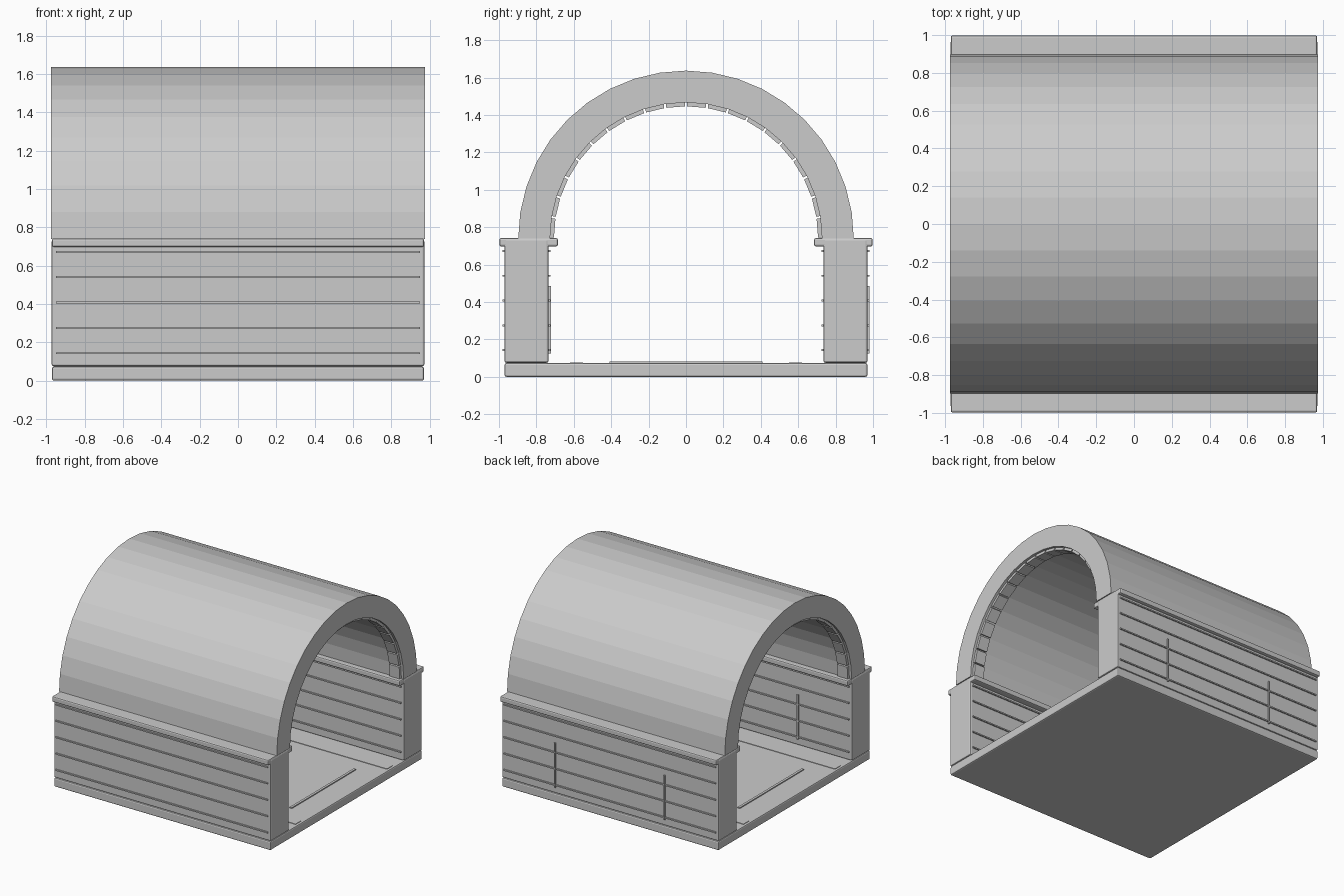
import bpy, bmesh, math
from mathutils import Matrix

if "Cube" in bpy.data.objects:
    bpy.data.objects.remove(bpy.data.objects["Cube"])


def make_object(name, bm):
    bmesh.ops.recalc_face_normals(bm, faces=bm.faces)
    mesh = bpy.data.meshes.new(name)
    bm.to_mesh(mesh)
    bm.free()
    ob = bpy.data.objects.new(name, mesh)
    bpy.context.collection.objects.link(ob)
    return ob


def box(name, x0, x1, y0, y1, z0, z1, bevel=0.0):
    y0, y1 = sorted((y0, y1))
    bm = bmesh.new()
    m = Matrix.Translation(((x0 + x1) / 2, (y0 + y1) / 2, (z0 + z1) / 2)) @ \
        Matrix.Diagonal((x1 - x0, y1 - y0, z1 - z0, 1))
    bmesh.ops.create_cube(bm, size=1, matrix=m)
    ob = make_object(name, bm)
    if bevel:
        mod = ob.modifiers.new("bevel", 'BEVEL')
        mod.width = bevel
        mod.segments = 2
    return ob


def arc_band(name, x0, x1, r_in, r_out, a0, a1, steps, cz=0.74):
    # Closed arch-shaped profile in the YZ plane, extruded along X
    angles = [a0 + (a1 - a0) * i / steps for i in range(steps + 1)]
    pts = [(r_out * math.cos(a), r_out * math.sin(a)) for a in angles]
    pts += [(r_in * math.cos(a), r_in * math.sin(a)) for a in reversed(angles)]
    bm = bmesh.new()
    face = bm.faces.new([bm.verts.new((x0, y, cz + z)) for y, z in pts])
    ext = bmesh.ops.extrude_face_region(bm, geom=[face], use_keep_orig=True)
    for v in ext["geom"]:
        if isinstance(v, bmesh.types.BMVert):
            v.co.x = x1
    return make_object(name, bm)


# Floor slab
box("floor_slab", -0.97, 0.97, -0.97, 0.97, 0, 0.073, 0.01)

# Vaulted roof, 20 facets
arc_band("vault", -0.975, 0.975, 0.727, 0.897, 0, math.pi, 20)

# Side walls with ledges and raised course lines
for s, side in ((-1, "front"), (1, "back")):
    box(side + "_wall", -0.972, 0.972, s * 0.735, s * 0.97, 0.075, 0.735, 0.01)
    box(side + "_ledge", -0.97, 0.97, s * 0.685, s * 0.998, 0.697, 0.742, 0.01)
    for z in (0.143, 0.275, 0.407, 0.54, 0.672):
        box(side + "_outer_course", -0.95, 0.95, s * 0.965, s * 0.98, z - 0.005, z + 0.005)
        box(side + "_inner_course", -0.95, 0.95, s * 0.725, s * 0.74, z - 0.005, z + 0.005)
    # Floor edge strip
    box(side + "_floor_strip", -0.95, 0.95, s * 0.55, s * 0.62, 0.07, 0.077)

# Vertical joints and cross joints on the floor
for s in (-1, 1):
    box("back_wall_joint", s * 0.49 - 0.006, s * 0.49 + 0.006, 0.965, 0.982, 0.125, 0.485)
    box("front_wall_joint", s * 0.49 - 0.006, s * 0.49 + 0.006, -0.74, -0.722, 0.125, 0.485)
    box("floor_joint", s * 0.76 - 0.01, s * 0.76 + 0.01, -0.41, 0.41, 0.07, 0.081)

# Rings of thin blocks lining the vault near both ends
count, gap = 20, 0.008
for s in (-1, 1):
    for i in range(count):
        a = math.pi * i / count
        b = math.pi * (i + 1) / count
        arc_band("lining_block", s * 0.91 - 0.045, s * 0.91 + 0.045,
                 0.706, 0.732, a + gap, b - gap, 1)
